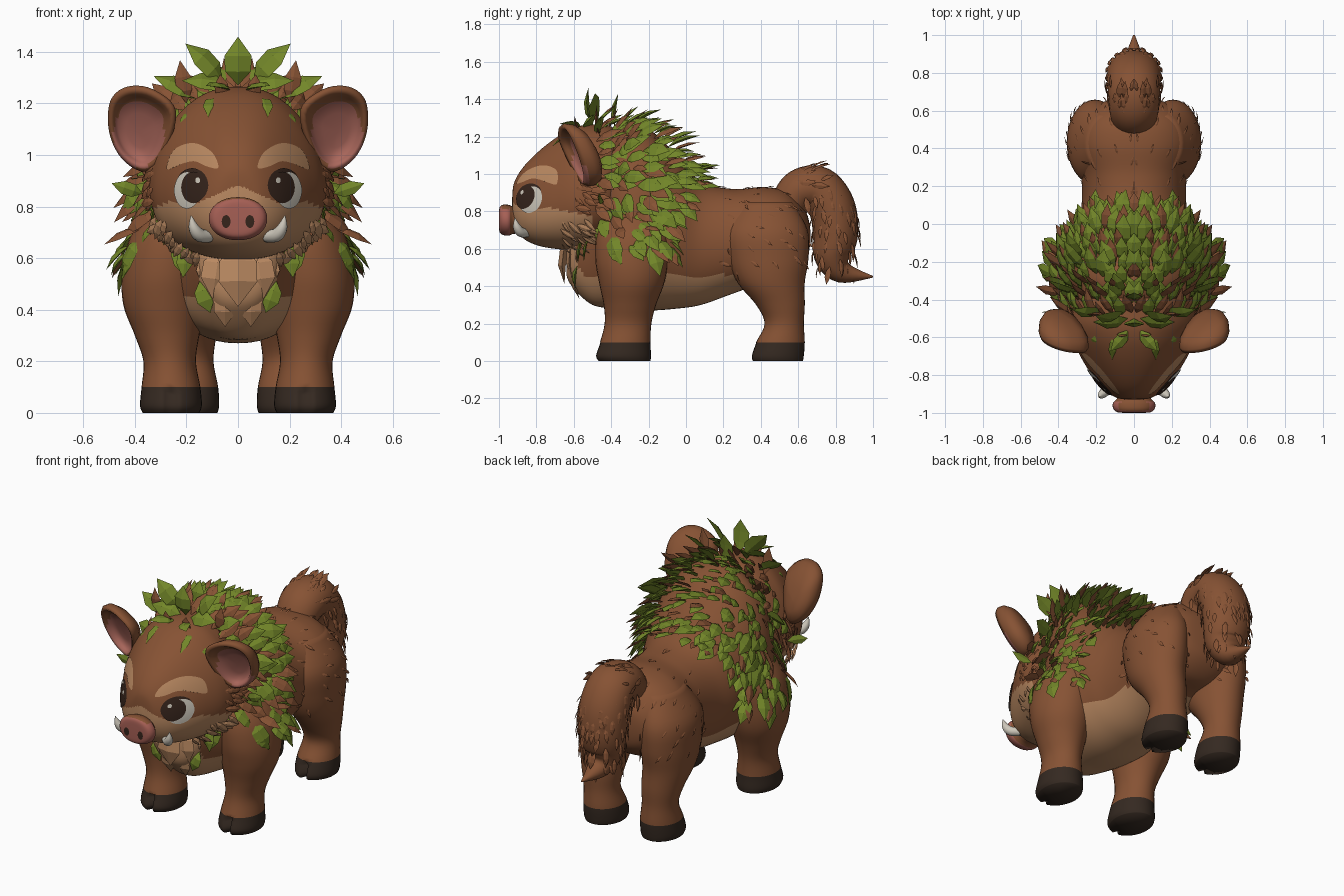
import bpy, bmesh, random
from math import sin, cos, pi, copysign
from mathutils import Vector
from mathutils.bvhtree import BVHTree

if "Cube" in bpy.data.objects:
    bpy.data.objects.remove(bpy.data.objects["Cube"], do_unlink=True)
rng = random.Random(7)


def material(name, r, g, b):
    m = bpy.data.materials.new(name)
    m.use_nodes = True
    m.diffuse_color = (r, g, b, 1)
    m.node_tree.nodes["Principled BSDF"].inputs["Base Color"].default_value = (r, g, b, 1)
    return m


FUR = material("brown fur", .24, .085, .034)
TAN = material("tan fur", .49, .25, .12)
LEAF = material("leaf green", .17, .24, .022)
HOOF = material("hoof dark", .035, .022, .015)
EAR = material("ear pink", .4, .135, .105)
NOSE = material("nose pink", .38, .115, .09)
IVORY = material("ivory white", .62, .58, .5)
EYE = material("eye dark", .035, .017, .011)


def finish(name, bm, mats, rule=None, smooth=True):
    bmesh.ops.recalc_face_normals(bm, faces=bm.faces)
    for f in bm.faces:
        f.smooth = smooth
        if rule:
            f.material_index = int(rule(f.calc_center_median(), f.normal))
    me = bpy.data.meshes.new(name)
    bm.to_mesh(me)
    bm.free()
    for m in mats:
        me.materials.append(m)
    ob = bpy.data.objects.new(name, me)
    bpy.context.collection.objects.link(ob)
    return ob


def spline(pts, n, closed=False):
    """Catmull-Rom through tuples of any length."""
    out, k = [], len(pts)
    for i in range(k if closed else k - 1):
        ids = [i - 1, i, i + 1, i + 2]
        ids = [j % k if closed else min(max(j, 0), k - 1) for j in ids]
        for s in range(n):
            t = s / n
            out.append(tuple(
                b + .5 * t * (c - a + t * (2*a - 5*b + 4*c - d + t * (3*(b - c) + d - a)))
                for a, b, c, d in zip(*[pts[j] for j in ids])))
    return out if closed else out + [pts[-1]]


def skin(name, rings, mats, rule=None, caps=True):
    bm = bmesh.new()
    rows = [[bm.verts.new(p) for p in ring] for ring in rings]
    n = len(rows[0])
    for a, b in zip(rows, rows[1:]):
        for i in range(n):
            j = (i + 1) % n
            bm.faces.new((a[i], a[j], b[j], b[i]))
    bm.faces.new(rows[0])
    if caps:
        bm.faces.new(rows[-1])
    return finish(name, bm, mats, rule)


def angles(n):
    return [2 * pi * i / n for i in range(n)]


def barrel(name, stations, mats, rule=None, n=48, steps=6, pear=0.0, power=.9):
    """Rings along y from (y, half width, bottom, top)."""
    rings = []
    for y, w, lo, hi in spline(stations, steps):
        ring = []
        for a in angles(n):
            c = copysign(abs(cos(a)) ** power, cos(a))
            ring.append((w * c * (1 - pear * sin(a)), y, (lo + hi) / 2 + (hi - lo) / 2 * sin(a)))
        rings.append(ring)
    return skin(name, rings, mats, rule)


# Body with tan chest and belly
body = barrel("body", [
    (-.64, .05, .46, .6), (-.61, .13, .4, .72), (-.5, .22, .3, 1.12), (-.35, .345, .28, 1.27),
    (-.2, .365, .27, 1.24), (-.05, .32, .28, 1.1), (.08, .28, .3, .96), (.25, .28, .36, .92),
    (.42, .32, .42, .93), (.55, .29, .45, .9), (.64, .18, .53, .8), (.665, .04, .63, .7)],
    [FUR, TAN], lambda c, n: (n.z < -.25 and c.z < .46 and c.y < .4)
    or (n.y < -.3 and abs(c.x) < .15 and c.z < .64), n=64, steps=8)


# Head with tan muzzle and cheeks
def muzzle(c, n):
    top = .885 - .45 * min(abs(c.x), .15) - .2 * max(0, c.y + .72)
    return c.y < -.5 and c.z < top


head = barrel("head", [
    (-.93, .02, .8, .86), (-.92, .09, .73, .95), (-.875, .158, .66, 1.03), (-.8, .22, .62, 1.11),
    (-.7, .28, .6, 1.19), (-.6, .325, .595, 1.245), (-.5, .335, .61, 1.265),
    (-.38, .27, .68, 1.24), (-.3, .08, .85, 1.08)],
    [FUR, TAN], muzzle, n=112, steps=10, pear=.16, power=.87)

# Snout, brown on top
snout = barrel("snout", [
    (-.87, .075, .68, .82), (-.92, .088, .68, .825), (-.95, .112, .67, .835),
    (-.98, .108, .675, .835), (-.997, .085, .69, .82), (-1.0, .03, .73, .78)],
    [NOSE, FUR], lambda c, n: c.y > -.94 or n.z > .75, n=32)


# Legs with cloven hooves
def leg(name, stations, side):
    rings = []
    for z, cx, cy, rx, ry in spline(stations, 5):
        ring = []
        for a in angles(32):
            x, y = rx * cos(a), cy + ry * sin(a)
            if z < .09 and abs(x) < .012 and sin(a) < 0:
                y += .045
            ring.append((side * (cx + x), y, z))
        rings.append(ring)
    return skin(name, rings, [FUR, HOOF], lambda c, n: c.z < .1)


front_leg = [(0, .26, -.33, .11, .14), (.03, .26, -.335, .12, .148), (.1, .26, -.325, .114, .135),
             (.2, .265, -.31, .102, .125), (.3, .275, -.3, .125, .14), (.42, .285, -.29, .16, .175),
             (.55, .28, -.29, .168, .195), (.7, .25, -.28, .16, .19), (.85, .21, -.27, .08, .1)]
rear_leg = [(0, .19, .49, .11, .135), (.03, .19, .49, .117, .14), (.1, .19, .505, .113, .13),
            (.2, .195, .525, .1, .105), (.3, .2, .505, .115, .13), (.42, .21, .455, .135, .18),
            (.55, .21, .44, .145, .215), (.7, .2, .43, .145, .22), (.85, .16, .43, .09, .14)]
legs = {}
for label, s in (("left", 1), ("right", -1)):
    legs["front", s] = leg("front_leg_" + label, front_leg, s)
    legs["rear", s] = leg("rear_leg_" + label, rear_leg, s)


# Curved tubes from (x, y, z, radius)
def tube(name, path, mat, wide=1.0, n=24):
    pts = spline(path, 6)
    rings = []
    for i, (x, y, z, r) in enumerate(pts):
        a, b = pts[max(i - 1, 0)], pts[min(i + 1, len(pts) - 1)]
        t = (Vector(b[:3]) - Vector(a[:3])).normalized()
        u = (Vector((1, 0, 0)) - t * t.x).normalized()
        v = t.cross(u)
        rings.append([Vector((x, y, z)) + r * (u * cos(k) * wide + v * sin(k)) for k in angles(n)])
    return skin(name, rings, [mat])


tail = tube("tail", [
    (0, .54, .82, .1), (0, .61, .91, .115), (0, .71, .92, .12), (0, .78, .82, .125),
    (0, .8, .68, .12), (0, .785, .56, .1), (0, .84, .475, .06), (0, 1.0, .45, .004)], FUR, 1.15)


# Plates laid on a surface, outlined in x and z
def plate(name, base, outline, mat, lift, side):
    me = base.data
    tree = BVHTree.FromPolygons([v.co for v in me.vertices], [list(p.vertices) for p in me.polygons])
    mx, mz = (sum(v) / len(outline) for v in zip(*outline))
    rings = []
    for k in range(8):
        f = max(1 - k / 7, .02)
        ring = []
        for x, z in spline(outline, 5, True):
            origin = Vector((side * (mx + (x - mx) * f), -2, mz + (z - mz) * f))
            hit, n, _, _ = tree.ray_cast(origin, Vector((0, 1, 0)))
            ring.append(hit + n * lift if hit else origin + Vector((0, 1.1, 0)))
        rings.append(ring[::side])
    ob = skin(name, rings[::-1], [mat], caps=False)
    if sum(p.normal.y for p in ob.data.polygons) > 0:
        ob.data.flip_normals()


def oval(x, z, rx, rz):
    return [(x + rx * cos(a), z + rz * sin(a)) for a in angles(8)]


ear_edge = [(.24, 1.17), (.33, 1.255), (.43, 1.265), (.495, 1.21), (.5, 1.09), (.45, .985),
            (.36, .935), (.285, 1.0)]
ear_rings = [(.01, .03), (.4, .03), (.66, .018), (.76, 0), (.82, -.015), (.92, -.025), (1, 0),
             (.97, .04), (.78, .08), (.4, .105), (.01, .11)]
brow = [(.075, .95), (.1, 1.01), (.17, 1.045), (.245, 1.02), (.275, .945), (.23, .96),
        (.17, .975), (.12, .955)]

for label, s in (("left", 1), ("right", -1)):
    # Cupped ears, leaning forward
    rings = []
    for f, depth in ear_rings:
        rings.append([(s * (.385 + (x - .385) * f),
                       -.58 + .3 * (x - .385) * f - .4 * (z - 1.09) * f + depth,
                       1.09 + (z - 1.09) * f) for x, z in spline(ear_edge, 5, True)])
    skin("ear_" + label, rings, [FUR, EAR],
         lambda c, n: n.y < 0 and ((c.x - s * .385) / .098) ** 2 + ((c.z - 1.08) / .13) ** 2 < 1)
    # Eyes, brows and nostrils
    plate("brow_" + label, head, brow, TAN, .003, s)
    plate("eye_rim_" + label, head, oval(.175, .882, .062, .066), EYE, .004, s)
    plate("eye_white_" + label, head, oval(.193, .862, .05, .07), IVORY, .006, s)
    plate("iris_" + label, head, oval(.168, .873, .046, .06), EYE, .008, s)
    plate("eye_glint_" + label, head, oval(.15, .9, .009, .011), IVORY, .0095, s)
    plate("nostril_" + label, snout, oval(.046, .742, .017, .025), EYE, .003, s)
    # Tusks
    tube("tusk_" + label, [(s * .11, -.85, .685, .024), (s * .15, -.885, .69, .026),
                           (s * .172, -.905, .72, .02), (s * .182, -.915, .765, .002)], IVORY, n=12)


# Leaves and fur tufts: pointed blades with a ridge
def blade(bm, pos, d, up, length, width):
    d = d.normalized()
    side = d.cross(up).normalized()
    up = side.cross(d)
    rows = []
    for t, w in ((.3, .42), (.62, .44)):
        c = pos + d * length * t + up * width * .15
        rows.append([bm.verts.new(c + o) for o in
                     (side * width * w, up * width * .12, -side * width * w, -up * width * .12)])
    base, tip = bm.verts.new(pos), bm.verts.new(pos + d * length)
    for i in range(4):
        j = (i + 1) % 4
        bm.faces.new((base, rows[0][j], rows[0][i]))
        bm.faces.new((rows[0][i], rows[0][j], rows[1][j], rows[1][i]))
        bm.faces.new((rows[1][i], rows[1][j], tip))


def foliage(name, mat, specs):
    bm = bmesh.new()
    for pos, d, up, length, width in specs:
        for s in (1, -1) if abs(pos[0]) > .002 else (1,):
            flip = [Vector((v[0] * s, v[1], v[2])) for v in (pos, d, up)]
            blade(bm, *flip, length, width)
    finish(name, bm, [mat], smooth=False)


def scatter(bases, keep, flow, count, length, width):
    """Evenly spread blades over the kept faces of the left half."""
    pool = [p for ob in bases for p in ob.data.polygons if p.center.x > .004 and keep(p.center, p.normal)]
    areas = [p.area for p in pool]
    specs, used = [], []
    for _ in range(count):
        p = max(rng.choices(pool, weights=areas, k=5),
                key=lambda q: min([(q.center - u).length for u in used], default=1))
        used.append(p.center.copy())
        n = p.normal.copy()
        jitter = Vector([rng.uniform(-.25, .25) for _ in range(3)])
        jitter -= n * jitter.dot(n)
        k = rng.uniform(.75, 1.25)
        specs.append((used[-1] - n * width * .1, flow(used[-1], n) + jitter, n + jitter, length * k, width * k))
    return specs


def in_mane(c, n):
    return c.z > .6 and -.42 < c.y < -.12 + .5 * (c.z - .6) and (c.x > .2 or c.z > .85)


def in_collar(c, n):
    return -.5 < c.y < -.4 and c.z > .64


def mane_flow(c, n):
    low = 1 - min(max((c.z - .6) / .6, 0), 1)
    return n * rng.uniform(.2, .5) + Vector((0, .6 - .3 * low, -.75 * low))


def spiky(c, n):
    return mane_flow(c, n) + n * .25


V = Vector
FWD = V((0, -1, 0))
TILT = V((0, -.7, .7))
neck = [body, legs["front", 1]]
leaves = scatter(neck, in_mane, mane_flow, 125, .155, .08)
leaves += scatter([head], in_collar, mane_flow, 24, .14, .07)
# Crown and collar leaves
leaves += [
    (V((0, -.5, 1.27)), V((0, -.12, 1)), FWD, .19, .12), (V((0, -.38, 1.25)), V((0, .1, 1)), FWD, .18, .1),
    (V((.06, -.47, 1.28)), V((.9, -.1, .95)), TILT, .21, .11),
    (V((.17, -.46, 1.22)), V((1, .05, .55)), TILT, .18, .09),
    (V((.03, -.5, 1.26)), V((1, -.1, .15)), TILT, .19, .1),
    (V((.03, -.56, 1.25)), V((.5, -.6, .1)), V((0, -.5, 1)), .15, .075),
    (V((.09, -.58, 1.225)), V((.15, -.8, -.45)), V((0, -.6, .8)), .16, .07),
    (V((.2, -.58, 1.17)), V((-.1, -.7, -.7)), V((.4, -.7, .6)), .13, .065),
    (V((.25, -.52, .66)), V((-.35, -.2, -1)), FWD, .14, .06), (V((.2, -.55, .66)), V((.1, -.2, -1)), FWD, .14, .07),
    (V((.15, -.58, .51)), V((-.35, -.1, -1)), FWD, .13, .08), (V((.37, -.44, .85)), V((.9, -.2, .3)), FWD, .13, .06)]
foliage("mane_leaves", LEAF, leaves)

# Brown mane spikes
spikes = scatter(neck, in_mane, spiky, 45, .15, .06) + scatter([head], in_collar, spiky, 14, .14, .055)
spikes += [(V((.2, -.46, 1.2)), V((.15, -.1, 1)), FWD, .17, .07), (V((.06, -.56, 1.22)), V((.1, -.4, 1)), FWD, .1, .06)]
foliage("mane_spikes", FUR, spikes)


# Cheek tufts
def back_sweep(c, n):
    return n * .25 + V((.1, .75, -.3))


foliage("cheek_tufts", FUR, scatter(
    [head], lambda c, n: -.6 < c.y < -.46 and .82 < c.z < 1.02, back_sweep, 18, .09, .035))
foliage("jaw_tufts", TAN, scatter(
    [head], lambda c, n: -.68 < c.y < -.52 and .62 < c.z < .77, back_sweep, 20, .095, .035))

# Chest bib
foliage("chest_bib", TAN, [
    (V((0, -.62, .66)), V((0, -.12, -1)), FWD, .25, .17), (V((.07, -.6, .64)), V((.15, -.05, -1)), FWD, .2, .13),
    (V((.1, -.57, .64)), V((.2, -.02, -1)), FWD, .16, .1), (V((.05, -.6, .5)), V((0, .18, -1)), FWD, .17, .1)])

# Rump and tail tufts
foliage("rump_tufts", FUR, scatter(
    [body, legs["rear", 1]], lambda c, n: c.y > .15 and c.z > .48 and n.z > -.3 and n.y < .8,
    lambda c, n: n * .12 + V((0, .7, -.5)) - n * n.dot(V((0, .7, -.5))), 55, .065, .018))
foliage("tail_tufts", FUR, scatter(
    [tail], lambda c, n: c.z > .5,
    lambda c, n: n * .15 + (V((0, .8, .1)) if c.z > .9 and c.y < .72 else V((0, .05, -1))), 75, .085, .03))
